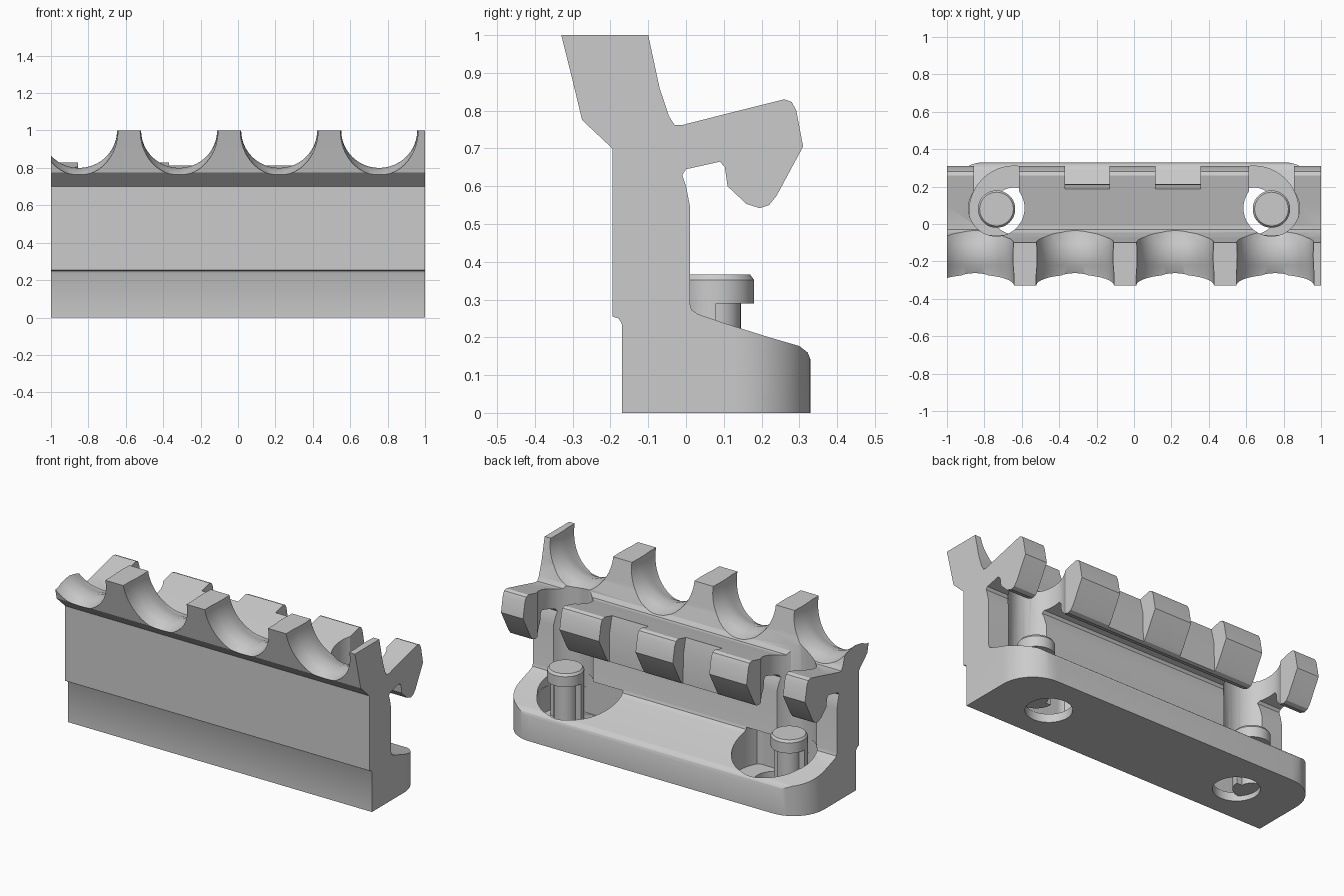
import bpy, bmesh, math
from mathutils import Vector

old = bpy.data.objects.get("Cube")
if old:
    bpy.data.objects.remove(old, do_unlink=True)

GREY = (0.6, 0.6, 0.6, 1)
mat = bpy.data.materials.new("plain_grey")
mat.use_nodes = True
mat.diffuse_color = GREY
mat.node_tree.nodes["Principled BSDF"].inputs["Base Color"].default_value = GREY


def loft(name, rings):
    """Closed solid through a list of matching rings of points."""
    bm = bmesh.new()
    loops = [[bm.verts.new(p) for p in ring] for ring in rings]
    n = len(loops[0])
    for a, b in zip(loops, loops[1:]):
        for i in range(n):
            j = (i + 1) % n
            bm.faces.new((a[i], a[j], b[j], b[i]))
    bm.faces.new(loops[0])
    bm.faces.new(loops[-1])
    bmesh.ops.recalc_face_normals(bm, faces=bm.faces)
    mesh = bpy.data.meshes.new(name)
    bm.to_mesh(mesh)
    bm.free()
    mesh.materials.append(mat)
    obj = bpy.data.objects.new(name, mesh)
    bpy.context.scene.collection.objects.link(obj)
    return obj


def prism(name, pts, z0, z1):
    return loft(name, [[(x, y, z) for x, y in pts] for z in (z0, z1)])


def arc(cx, cy, r, start=0, end=360, n=48):
    steps = n if end - start == 360 else n + 1
    angles = [math.radians(start + (end - start) * i / n) for i in range(steps)]
    return [(cx + r * math.cos(a), cy + r * math.sin(a)) for a in angles]


def rect(x0, x1, y0, y1):
    return [(x0, y0), (x1, y0), (x1, y1), (x0, y1)]


def combine(target, tool, operation="DIFFERENCE"):
    mod = target.modifiers.new("combine", "BOOLEAN")
    mod.operation = operation
    mod.solver = "EXACT"
    mod.object = tool
    bpy.context.view_layer.objects.active = target
    bpy.ops.object.modifier_apply(modifier=mod.name)
    bpy.data.objects.remove(tool, do_unlink=True)


def finish(obj):
    bpy.ops.object.select_all(action="DESELECT")
    obj.select_set(True)
    bpy.context.view_layer.objects.active = obj
    bpy.ops.object.shade_smooth_by_angle(angle=math.radians(32))


# Rail body: side profile (y, z) drawn out along x
profile = [
    (-.17, 0), (.33, 0), (.33, .14), (.322, .16), (.30, .177), (.22, .2),
    (.10, .238), (.03, .262), (.015, .273), (.01, .29),
    (.01, .55), (0, .6), (-.01, .63), (0, .645), (.09, .665), (.103, .65),
    (.11, .6), (.16, .553), (.195, .542), (.22, .55), (.24, .575), (.31, .705),
    (.292, .8), (.28, .823), (.26, .83), (.1, .79), (-.01, .762), (-.03, .762),
    (-.045, .785), (-.07, .86), (-.1, 1), (-.33, 1), (-.305, .9), (-.275, .775),
    (-.195, .7), (-.195, .255), (-.178, .25), (-.17, .235)]
body = loft("rail_body", [[(x, y, z) for y, z in profile] for x in (-1, 1)])

# Rounded rear corners of the foot
for s in (-1, 1):
    pts = [(s * x, y) for x, y in arc(.8, .13, .2, 0, 90, 12)]
    pts += [(s * .8, .5), (s * 1.2, .5), (s * 1.2, .13)]
    combine(body, prism("corner_cutter", pts, -.1, .45))

# Saddle-shaped scallops between the front teeth
for cx in (-.85, -.315, .22, .755):
    rings = []
    for y, half, depth in ((-.45, .208, .24), (-.27, .208, .24), (-.22, .204, .215),
                           (-.16, .203, .2), (-.1, .206, .212), (-.05, .212, .23), (0, .212, .23)):
        ring = [(cx + half * c, y, 1 + depth * d) for c, d in arc(0, 0, 1, 180, 360, 32)]
        rings.append(ring + [(cx + half, y, 1.2), (cx - half, y, 1.2)])
    combine(body, loft("scallop_cutter", rings))

# Notches between the rear hook teeth, with a leaning floor
for cx in (-.25, .235):
    rings = []
    for z, y in ((.45, .215), (.72, .21), (.95, .155)):
        rings.append([(x, v, z) for x, v in rect(cx - .12, cx + .12, y, .5)])
    combine(body, loft("notch_cutter", rings))

# Screw pockets, their through holes and the access openings above them
for s in (-1, 1):
    bore = [(x, max(y, -.06)) for x, y in arc(s * .64, .07, .24)]
    combine(body, prism("pocket_cutter", bore, .05, .285))
    combine(body, prism("hole_cutter", arc(s * .64, .07, .125), -.1, .1))
    combine(body, prism("access_cutter", arc(s * .735, .085, .15), .2, .95))
    combine(body, prism("gap_cutter", rect(s * .735 - .12, s * .735 + .12, .1, .5), .45, .95))
finish(body)

# Locking pegs: round cap on a thinner stem, solid on the wall side
for s, side in ((-1, "right"), (1, "left")):
    cx = s * .735
    peg = prism(side + "_peg", arc(cx, .08, .1), .29, .352)
    lid = loft("lid", [[(x, y, z) for x, y in arc(cx, .08, r)]
                       for r, z in ((.1, .34), (.1, .352), (.09, .366))])
    combine(peg, lid, "UNION")
    combine(peg, prism("stem", arc(cx, .08, .065), .03, .32), "UNION")
    combine(peg, prism("web", arc(cx, .08, .1, 180, 360, 24), .03, .32), "UNION")
    finish(peg)
